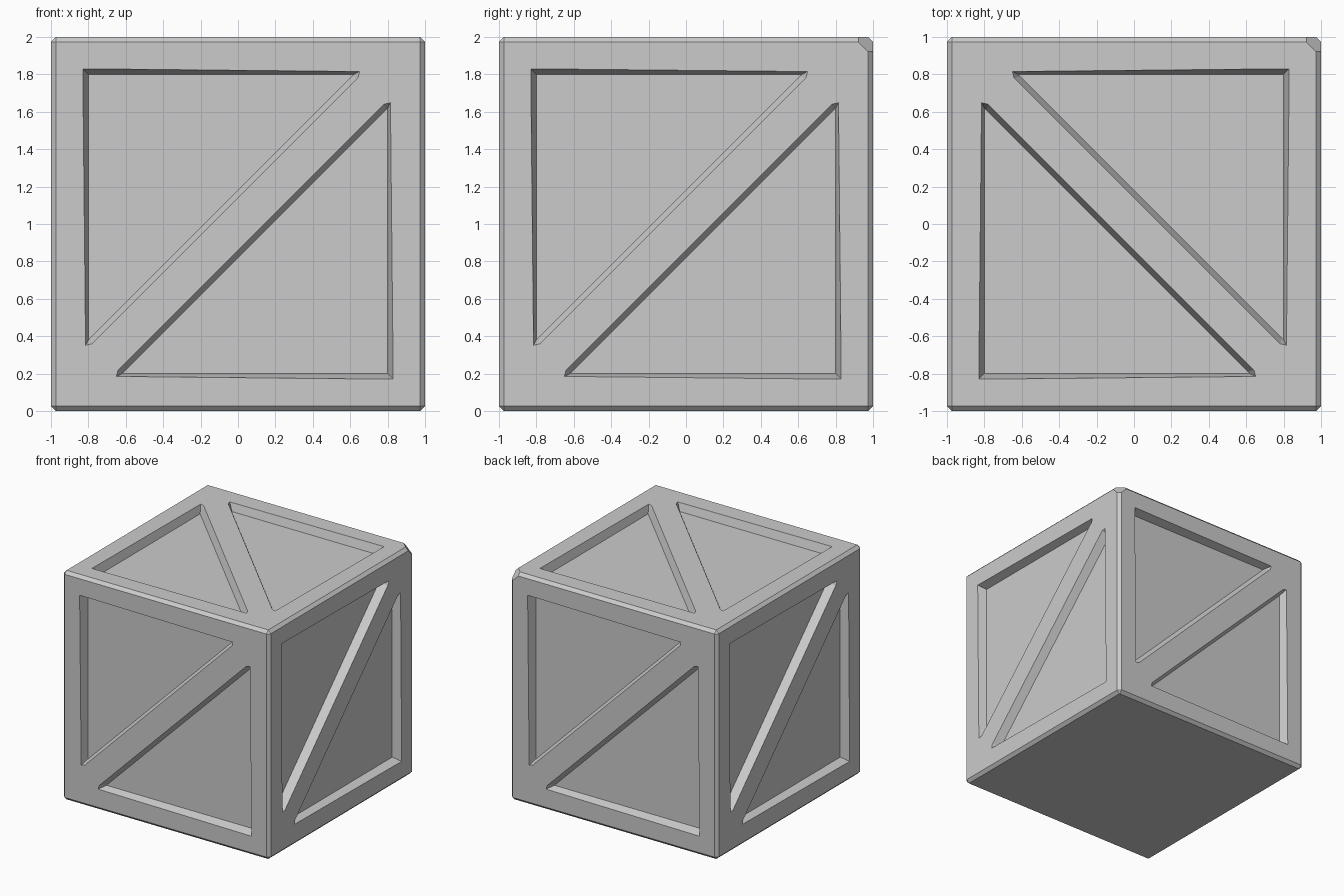
import bpy, bmesh
from math import radians
from mathutils import Matrix, Vector

if "Cube" in bpy.data.objects:
    bpy.data.objects.remove(bpy.data.objects["Cube"])

DEPTH = 0.07   # recess depth
EXTRA = 0.3    # how far cutters stick out, as a fraction of the depth

# Recess outline at the face surface and at its floor (face-centred coordinates)
RIM = [(-.83, .83), (.65, .815), (.64, .78), (-.78, -.64), (-.815, -.65)]
FLOOR = [(-.80, .80), (.62, .80), (.61, .79), (-.79, -.61), (-.80, -.62)]


def make_object(name, bm):
    bmesh.ops.recalc_face_normals(bm, faces=bm.faces)
    mesh = bpy.data.meshes.new(name)
    bm.to_mesh(mesh)
    bm.free()
    obj = bpy.data.objects.new(name, mesh)
    bpy.context.collection.objects.link(obj)
    return obj


def add_recess(bm, matrix):
    """Tapered triangular prism sunk into the -y face, then moved by matrix."""
    inner = [bm.verts.new(matrix @ Vector((u, -1 + DEPTH, v))) for u, v in FLOOR]
    outer = []
    for (u, v), (fu, fv) in zip(RIM, FLOOR):
        p = Vector((u + (u - fu) * EXTRA, -1 - DEPTH * EXTRA, v + (v - fv) * EXTRA))
        outer.append(bm.verts.new(matrix @ p))
    bm.faces.new(inner)
    bm.faces.new(outer)
    n = len(RIM)
    for i in range(n):
        j = (i + 1) % n
        bm.faces.new((inner[i], inner[j], outer[j], outer[i]))


# Crate body: chamfered cube with one chipped top corner
bm = bmesh.new()
bmesh.ops.create_cube(bm, size=2)
bmesh.ops.bevel(bm, geom=bm.edges[:], offset=0.026, segments=1, affect='EDGES')
cut = bmesh.ops.bisect_plane(bm, geom=bm.verts[:] + bm.edges[:] + bm.faces[:],
                             plane_co=(.965, .965, .965), plane_no=(1, 1, 1),
                             clear_outer=True)
rim_edges = [e for e in cut['geom_cut'] if isinstance(e, bmesh.types.BMEdge)]
bmesh.ops.contextual_create(bm, geom=rim_edges)
crate = make_object("crate", bm)

# Recesses: two per face on four sides and the top, bottom left plain
bm = bmesh.new()
faces = [Matrix.Rotation(radians(90 * k), 4, 'Z') for k in range(4)]
faces.append(Matrix.Rotation(radians(-90), 4, 'X') @ Matrix.Diagonal((-1, 1, 1, 1)))
for face in faces:
    for half in (0, 180):
        add_recess(bm, face @ Matrix.Rotation(radians(half), 4, 'Y'))
cutter = make_object("recess_cutter", bm)
cutter.hide_render = True

mod = crate.modifiers.new("recesses", 'BOOLEAN')
mod.operation = 'DIFFERENCE'
mod.solver = 'EXACT'
mod.object = cutter
bpy.context.view_layer.objects.active = crate
crate.select_set(True)
bpy.ops.object.modifier_apply(modifier=mod.name)
bpy.data.objects.remove(cutter)

# Stand the crate on the ground
crate.location.z = 1
